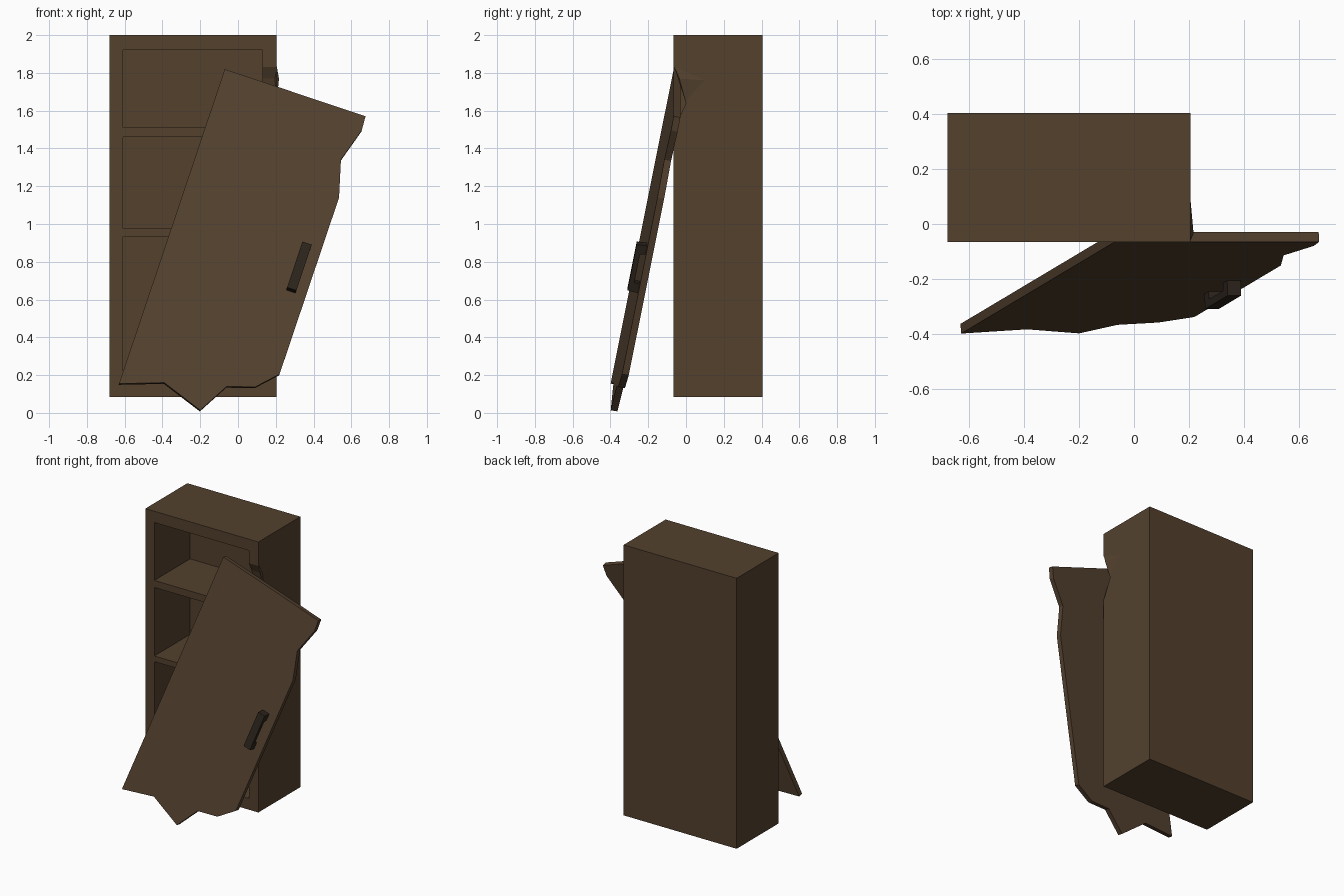
import bpy, bmesh
from mathutils import Vector

if "Cube" in bpy.data.objects:
    bpy.data.objects.remove(bpy.data.objects["Cube"])


def material(name, rgb):
    m = bpy.data.materials.new(name)
    m.diffuse_color = (*rgb, 1)
    m.use_nodes = True
    m.node_tree.nodes["Principled BSDF"].inputs["Base Color"].default_value = m.diffuse_color
    return m


wood = material("dark_brown_wood", (0.087, 0.053, 0.027))
door_wood = material("door_brown_wood", (0.091, 0.054, 0.029))
metal = material("blackened_handle", (0.026, 0.018, 0.012))


def finish(bm, name, mat):
    bmesh.ops.recalc_face_normals(bm, faces=bm.faces[:])
    me = bpy.data.meshes.new(name)
    bm.to_mesh(me)
    bm.free()
    ob = bpy.data.objects.new(name, me)
    bpy.context.collection.objects.link(ob)
    me.materials.append(mat)
    return ob


def prism(name, points, offset, mat):
    """Flat outline pushed along an offset vector."""
    bm = bmesh.new()
    face = bm.faces.new([bm.verts.new(p) for p in points])
    ext = bmesh.ops.extrude_face_region(bm, geom=[face])["geom"]
    verts = [v for v in ext if isinstance(v, bmesh.types.BMVert)]
    bmesh.ops.translate(bm, vec=offset, verts=verts)
    return finish(bm, name, mat)


def box(name, x, y, z, mat):
    pts = [(x[0], y[0], z[0]), (x[1], y[0], z[0]), (x[1], y[0], z[1]), (x[0], y[0], z[1])]
    return prism(name, pts, (0, y[1] - y[0], 0), mat)


def carve(ob, cutter):
    cutter.hide_render = True
    mod = ob.modifiers.new("carve", "BOOLEAN")
    mod.operation = "DIFFERENCE"
    mod.solver = "EXACT"
    mod.object = cutter
    bpy.context.view_layer.objects.active = ob
    bpy.ops.object.modifier_apply(modifier=mod.name)
    bpy.data.objects.remove(cutter)


# Cabinet shell: block with the hollow and the broken notch carved out
FRONT = -0.065
cabinet = box("cabinet_shell", (-0.68, 0.205), (FRONT, 0.405), (0.085, 2.0), wood)
carve(cabinet, box("hollow_cutter", (-0.61, 0.13), (-0.3, 0.335), (0.165, 1.92), wood))
notch = [(-0.2, 1.83), (FRONT, 1.83), (-0.035, 1.77), (0.0, 1.64), (FRONT, 1.5), (-0.2, 1.5)]
carve(cabinet, prism("notch_cutter", [(0.1, y, z) for y, z in notch], (0.2, 0, 0), wood))

# Wood bent outward beside the notch
bm = bmesh.new()
for p in [(0.204, FRONT, 1.84), (0.217, -0.035, 1.77), (0.204, 0.0, 1.64),
          (0.204, 0.11, 1.76), (0.19, -0.03, 1.77)]:
    bm.verts.new(p)
bmesh.ops.convex_hull(bm, input=bm.verts[:])
finish(bm, "bent_splinter", wood)

# Shelves
for i, (lo, hi) in enumerate([(1.46, 1.51), (0.935, 0.975)]):
    box(f"shelf_{i + 1}", (-0.61, 0.13), (FRONT, 0.335), (lo, hi), wood)


# Fallen door leaning on the front, with broken lower and right edges
def on_door(x, z):
    return Vector((x, -0.389 + 0.0605 * x + 0.1803 * z, z))


outline = [(-0.07, 1.82), (-0.63, 0.155), (-0.39, 0.16), (-0.2, 0.014), (-0.06, 0.14),
           (0.09, 0.137), (0.22, 0.205), (0.535, 1.14), (0.545, 1.34), (0.655, 1.495),
           (0.675, 1.57)]
inward = Vector((-0.0605, 1, -0.1803)).normalized()
prism("fallen_door", [on_door(x, z) for x, z in outline], inward * 0.036, door_wood)

# Door handle: bracket profile across the width of the grip
up = (on_door(-0.07, 1.82) - on_door(-0.63, 0.155)).normalized()
across = up.cross(inward).normalized()
if across.x < 0:
    across = -across
centre = on_door(0.322, 0.768)
bracket = [(-0.135, -0.005), (-0.13, 0.055), (0.13, 0.055), (0.135, -0.005),
           (0.085, -0.005), (0.08, 0.028), (-0.08, 0.028), (-0.085, -0.005)]
prism("door_handle", [centre + up * u - inward * h - across * 0.026 for u, h in bracket],
      across * 0.052, metal)
